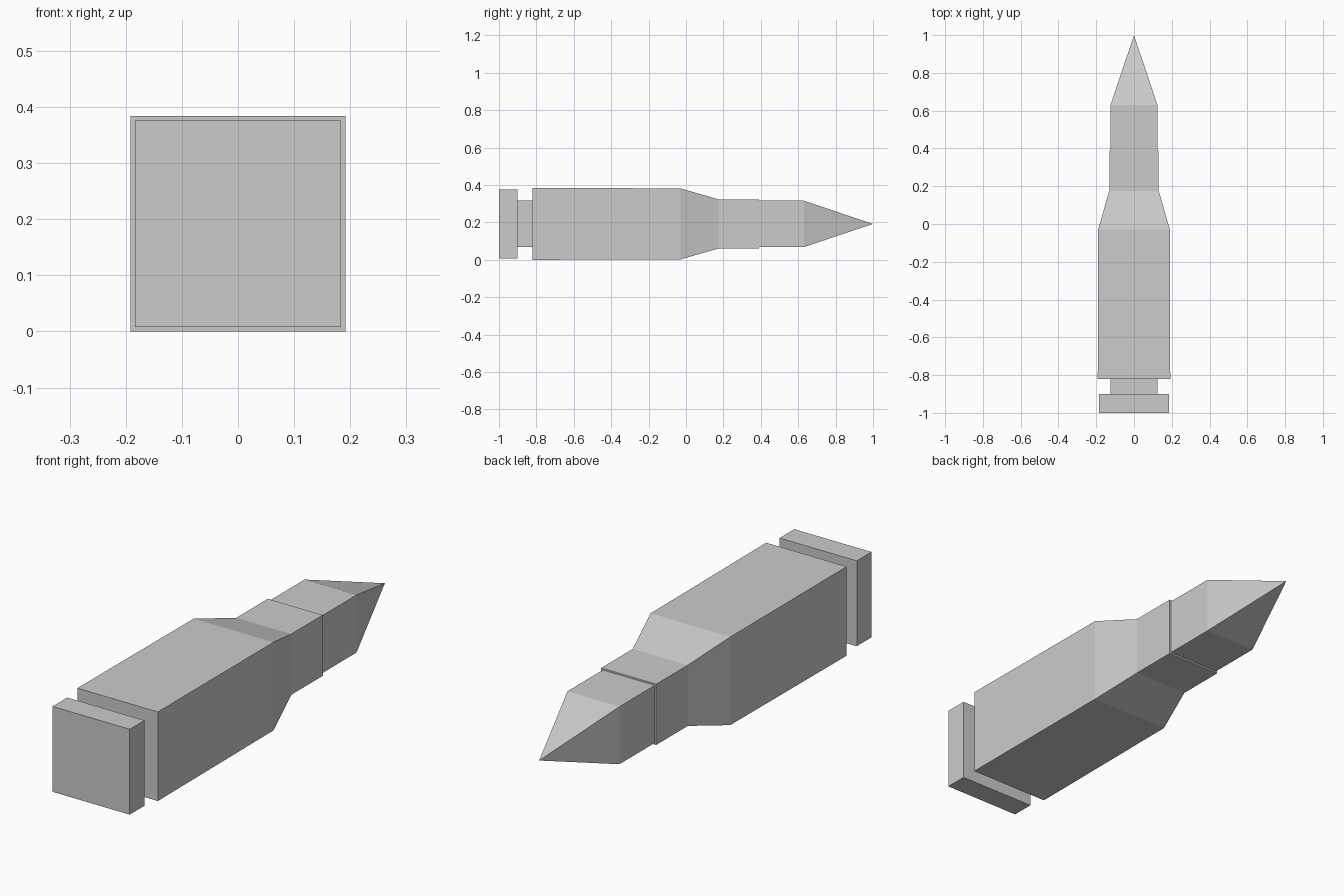
import bpy
import bmesh

cube = bpy.data.objects.get("Cube")
if cube:
    bpy.data.objects.remove(cube, do_unlink=True)

CENTRE_Z = 0.192

# One plain grey for every part
grey = bpy.data.materials.new("plain grey")
grey.use_nodes = True
colour = (0.6, 0.6, 0.6, 1)
grey.diffuse_color = colour
grey.node_tree.nodes["Principled BSDF"].inputs["Base Color"].default_value = colour


def square_loft(name, profile):
    """Skin square rings given as (y, half width); zero width makes a point."""
    bm = bmesh.new()
    rings = []
    for y, r in profile:
        corners = [(-r, -r), (r, -r), (r, r), (-r, r)] if r else [(0, 0)]
        rings.append([bm.verts.new((x, y, CENTRE_Z + z)) for x, z in corners])
    for a, b in zip(rings, rings[1:]):
        for i in range(4):
            j = (i + 1) % 4
            if len(b) == 1:
                bm.faces.new((a[i], a[j], b[0]))
            else:
                bm.faces.new((a[i], a[j], b[j], b[i]))
    for ring in (rings[0], rings[-1]):
        if len(ring) == 4:
            bm.faces.new(ring)
    bmesh.ops.recalc_face_normals(bm, faces=bm.faces[:])
    mesh = bpy.data.meshes.new(name)
    bm.to_mesh(mesh)
    bm.free()
    mesh.materials.append(grey)
    obj = bpy.data.objects.new(name, mesh)
    bpy.context.collection.objects.link(obj)
    return obj


# Rim, extractor groove, body, shoulder and neck in one skin
square_loft("casing", [
    (-1.0, 0.184), (-0.9, 0.184),
    (-0.9, 0.124), (-0.82, 0.124),
    (-0.82, 0.192), (-0.03, 0.19),
    (0.175, 0.131), (0.39, 0.131),
])

# Straight shank and pointed nose, seated in the neck
square_loft("pointed_tip", [(0.3, 0.124), (0.63, 0.124), (1.0, 0)])
